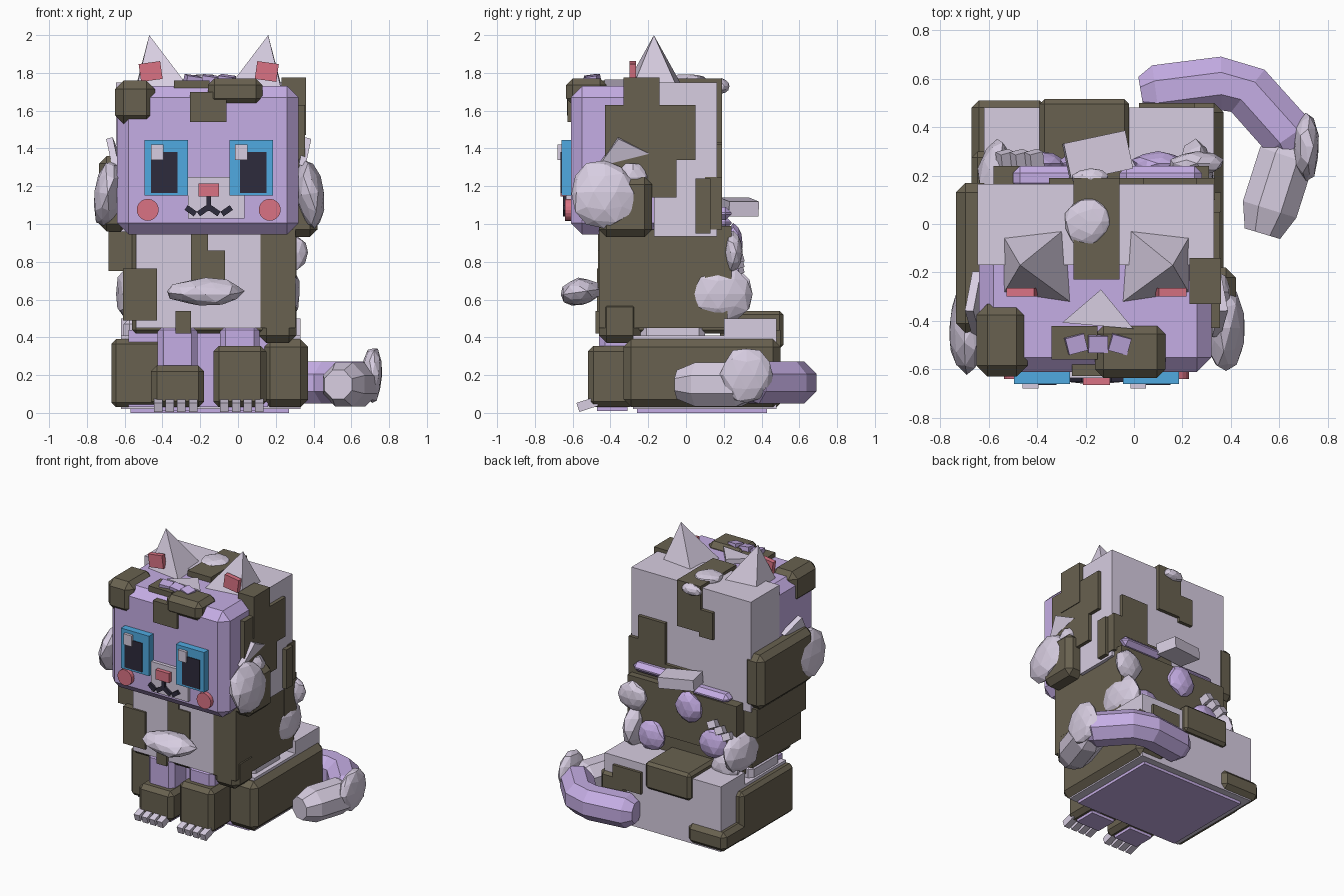
import bpy
import bmesh
import math
import random
from mathutils import Matrix, Vector

if "Cube" in bpy.data.objects:
    bpy.data.objects.remove(bpy.data.objects["Cube"], do_unlink=True)

random.seed(4)
MID = -.155  # symmetry line of the body


def make_material(name, red, green, blue):
    mat = bpy.data.materials.new(name)
    mat.use_nodes = True
    mat.diffuse_color = (red, green, blue, 1)
    mat.node_tree.nodes["Principled BSDF"].inputs["Base Color"].default_value = (red, green, blue, 1)
    return mat


BROWN = make_material("dark_brown_fur", .14, .12, .08)
LILAC = make_material("lilac_fur", .56, .42, .78)
PALE = make_material("pale_grey_fur", .68, .61, .75)
BLUE = make_material("blue_eye", .08, .4, .75)
PINK = make_material("pink_skin", .7, .17, .23)
DARK = make_material("dark_pupil", .027, .024, .045)


def finish(name, mesh_data, material, centre=(0, 0, 0), turn=(0, 0, 0)):
    mesh = bpy.data.meshes.new(name)
    mesh_data.to_mesh(mesh)
    mesh_data.free()
    mesh.materials.append(material)
    obj = bpy.data.objects.new(name, mesh)
    bpy.context.collection.objects.link(obj)
    obj.location = centre
    obj.rotation_euler = [math.radians(angle) for angle in turn]
    return obj


def box(name, material, x, y, z, bevel=0, turn=(0, 0, 0)):
    """Block between coordinate ranges, optionally chamfered and turned."""
    bm = bmesh.new()
    bmesh.ops.create_cube(bm, size=1)
    bmesh.ops.scale(bm, verts=bm.verts, vec=[b - a for a, b in (x, y, z)])
    obj = finish(name, bm, material, [(a + b) / 2 for a, b in (x, y, z)], turn)
    if bevel:
        mod = obj.modifiers.new("chamfer", "BEVEL")
        mod.width, mod.segments = bevel, 1


def puff(name, material, centre, half, turn=(0, 0, 0)):
    """Faceted irregular tuft of fur."""
    bm = bmesh.new()
    bmesh.ops.create_icosphere(bm, subdivisions=2, radius=1)
    for vert in bm.verts:
        vert.co *= random.uniform(.9, 1.06)
    bmesh.ops.scale(bm, verts=bm.verts, vec=half)
    finish(name, bm, material, centre, turn)


def wedge(name, material, centre, half, turn):
    """Triangular slab."""
    bm = bmesh.new()
    bmesh.ops.create_cone(bm, cap_ends=True, segments=3, radius1=1, radius2=1, depth=2)
    bmesh.ops.scale(bm, verts=bm.verts, vec=half)
    finish(name, bm, material, centre, turn)


def tube(name, material, path, radius, sides=8):
    """Faceted tube with tapered ends, swept along a flat path."""
    points = [Vector(p) for p in path]
    bm = bmesh.new()
    rings = []
    last = len(points) - 1
    for i, point in enumerate(points):
        along = (points[min(i + 1, last)] - points[max(i - 1, 0)]).normalized()
        across = along.cross(Vector((0, 0, 1)))
        size = radius * (.66 if i in (0, last) else 1)
        ring = []
        for k in range(sides):
            angle = math.tau * (k + .5) / sides
            ring.append(bm.verts.new(point + size * (across * math.cos(angle) + Vector((0, 0, math.sin(angle))))))
        rings.append(ring)
    for first, second in zip(rings, rings[1:]):
        for k in range(sides):
            n = (k + 1) % sides
            bm.faces.new((first[k], first[n], second[n], second[k]))
    bm.faces.new(rings[0])
    bm.faces.new(rings[-1])
    bmesh.ops.recalc_face_normals(bm, faces=bm.faces)
    finish(name, bm, material)


# Head core and rear shell
box("head_core", LILAC, x=(-.64, .32), y=(-.61, .1), z=(.945, 1.73), bevel=.06)
box("head_rear_shell", PALE, x=(-.645, .33), y=(-.17, .165), z=(.935, 1.75))

# Brown patches on the forehead and crown
box("brow_patch", BROWN, x=(-.16, .13), y=(-.635, -.42), z=(1.63, 1.77), bevel=.035)
box("brow_patch_drop", BROWN, x=(-.255, -.06), y=(-.628, -.5), z=(1.54, 1.7))
box("crown_patch_side", BROWN, x=(-.34, -.15), y=(-.56, -.42), z=(1.68, 1.76))
box("temple_patch", BROWN, x=(-.65, -.44), y=(-.63, -.33), z=(1.53, 1.76), bevel=.045)
box("crown_strip", BROWN, x=(-.25, -.06), y=(-.23, .19), z=(1.7, 1.77))

# Brown patches on the left of the head
box("left_head_patch_top", BROWN, x=(.23, .36), y=(-.33, -.14), z=(1.47, 1.775))
box("left_head_patch", BROWN, x=(.25, .355), y=(-.43, .05), z=(1.34, 1.63))
box("left_head_patch_low", BROWN, x=(.25, .355), y=(-.4, -.05), z=(1.14, 1.4))
box("left_cheek_band", BROWN, x=(.25, .42), y=(-.46, -.18), z=(.93, 1.25), bevel=.04)
box("left_head_chip", BROWN, x=(.3, .36), y=(.05, .13), z=(.95, 1.24))

# Brown patches on the right and back of the head
box("right_cheek_band", BROWN, x=(-.735, -.58), y=(-.45, .17), z=(.96, 1.36), bevel=.04)
box("back_head_strip", BROWN, x=(-.25, -.06), y=(.1, .19), z=(1.43, 1.765))
box("back_head_chip", BROWN, x=(-.35, -.24), y=(.1, .19), z=(1.4, 1.6))
box("back_head_patch", BROWN, x=(.04, .26), y=(.1, .19), z=(1.2, 1.42))
box("back_head_patch_low", BROWN, x=(.04, .335), y=(.1, .19), z=(.97, 1.25))
box("back_head_band", BROWN, x=(-.17, .05), y=(.1, .19), z=(.97, 1.12))

for side, label in ((-1, "right"), (1, "left")):
    def across(a, b):
        return tuple(sorted((MID + side * a, MID + side * b)))

    # Ears
    bm = bmesh.new()
    outline = ((.13, -.02), (.385, -.05), (.38, -.28), (.11, -.32))
    base = [bm.verts.new((MID + side * px, py, 1.73)) for px, py in outline]
    tip = bm.verts.new((MID + side * .315, -.17, 2))
    bm.faces.new(base)
    for k in range(4):
        bm.faces.new((base[k], base[k - 1], tip))
    bmesh.ops.recalc_face_normals(bm, faces=bm.faces)
    finish(label + "_ear", bm, PALE)
    box(label + "_inner_ear", PINK, across(.25, .365), (-.3, -.265), (1.76, 1.855), turn=(0, side * 8, 0))

    # Eyes and cheeks
    box(label + "_eye", BLUE, across(.11, .34), (-.66, -.6), (1.15, 1.445))
    box(label + "_pupil", DARK, across(.165, .305), (-.665, -.65), (1.165, 1.38))
    glint = MID - .305 if side < 0 else MID + .14
    box(label + "_glint", PALE, (glint, glint + .065), (-.68, -.65), (1.34, 1.42))
    bm = bmesh.new()
    bmesh.ops.create_cone(bm, cap_ends=True, segments=20, radius1=.058, radius2=.058, depth=.03,
                          matrix=Matrix.Rotation(math.pi / 2, 4, "X"))
    finish(label + "_blush", bm, PINK, (MID + side * .323, -.625, 1.075))

    # Mouth curl made of two short strokes
    box(label + "_mouth_inner", DARK, across(0, .06), (-.652, -.63), (1.055, 1.085), turn=(0, side * 35, 0))
    box(label + "_mouth_outer", DARK, across(.065, .125), (-.652, -.63), (1.055, 1.085), turn=(0, side * -35, 0))

    # Cheek fur
    puff(label + "_cheek_puff", PALE, (MID + side * .535, -.43, 1.16), (.075, .185, .18), (0, side * -8, 0))
    wedge(label + "_cheek_wedge", PALE, (MID + side * .505, -.34, 1.38), (.16, .08, .018), (90 + side * 15, -14, 90))
    puff(label + "_cheek_tuft", PALE, (MID + side * .5, -.28, 1.25), (.05, .08, .08))

    # Front legs, paws and toes
    paw_top = .25 if side < 0 else .355
    box(label + "_front_leg", LILAC, across(.06, .27), (-.46, -.22), (.03, .47), bevel=.03)
    box(label + "_paw", BROWN, across(.025, .305), (-.52, -.25), (.03, paw_top), bevel=.03)
    box(label + "_paw_pad", LILAC, across(.07, .26), (-.47, -.31), (.01, .04))
    for k in range(4):
        start = .06 + k * .062
        box(label + "_toe", PALE, across(start, start + .045), (-.575, -.47), (.02, .07), turn=(18, 0, 0))

    # Thighs and hip fur
    box(label + "_thigh_top", PALE, across(.2, .45), (-.24, .1), (.3, .5), bevel=.03)
    puff(label + "_hip_puff", PALE, (MID + side * .41, .17, .63), (.08, .185, .16))

# Muzzle
box("muzzle", PALE, x=(-.265, .035), y=(-.635, -.6), z=(1.03, 1.25))
box("nose", PINK, x=(-.21, -.1), y=(-.665, -.62), z=(1.145, 1.215))
box("mouth_stem", DARK, x=(-.168, -.142), y=(-.652, -.63), z=(1.07, 1.15))

# Fur tufts on top of the head
puff("crown_puff", PALE, (-.19, .01, 1.76), (.1, .105, .035))
puff("crown_back_puff", PALE, (-.18, .19, 1.73), (.08, .04, .04))
wedge("crown_wedge", PALE, (-.145, -.37, 1.745), (.17, .1, .02), (0, 0, -5))
for k in range(3):
    box("forelock", LILAC, (-.28 + k * .09, -.2 + k * .09), (-.53, -.46), (1.74, 1.785), turn=(8, 8, 15 - k * 15))

# Torso and arms
box("torso", BROWN, x=(-.56, .28), y=(-.44, .22), z=(.42, .97), bevel=.02)
box("chest", PALE, x=(-.54, .22), y=(-.455, -.3), z=(.45, .96))
box("chest_patch", BROWN, x=(-.25, -.16), y=(-.465, -.4), z=(.66, .96))
box("chest_patch_step", BROWN, x=(-.16, -.07), y=(-.465, -.4), z=(.66, .86))
box("belly_patch", BROWN, x=(-.33, -.25), y=(-.48, -.4), z=(.42, .54))
box("right_shoulder", BROWN, x=(-.685, -.53), y=(-.42, .15), z=(.75, .96))
box("right_arm", BROWN, x=(-.61, -.43), y=(-.47, .1), z=(.49, .765))
box("left_arm", BROWN, x=(.12, .305), y=(-.46, .22), z=(.45, .97))
box("left_forearm", BROWN, x=(.11, .31), y=(-.46, -.24), z=(.37, .6), bevel=.04)
puff("chest_puff", PALE, (-.17, -.56, .64), (.205, .11, .075), (8, 0, 0))

# Fur on the back
for x, low in (((-.5, -.2), .97), ((-.06, .28), 1.02)):
    box("nape_slab", LILAC, x, (.14, .24), (low, low + .07), bevel=.03)
box("back_collar", BROWN, x=(-.58, .31), y=(.1, .24), z=(.62, .99))
box("nape_tuft", PALE, x=(-.28, -.02), y=(.2, .36), z=(1.05, 1.13), turn=(0, 5, 12))
for x, z, colour in ((-.2, .89, LILAC), (-.4, .67, LILAC), (.1, .6, LILAC), (.26, .85, PALE), (-.5, .52, PALE)):
    puff("back_puff", colour, (x, .25, z), (.11, .05, .11))
for k in range(3):
    box("back_tuft", PALE, (-.56 + k * .06, -.5 + k * .06), (.22, .3), (.74 + k * .03, .79 + k * .03), turn=(20, 25, 15))

# Seated lower body
box("base_plate", LILAC, x=(-.57, .27), y=(-.26, .43), z=(0, .05))
box("lower_body", PALE, x=(-.62, .33), y=(-.28, .48), z=(.02, .41))
box("rump", PALE, x=(-.62, .33), y=(.2, .48), z=(.2, .5))
box("belly_strip", LILAC, x=(-.58, .16), y=(-.3, -.1), z=(.03, .44))
box("right_haunch", BROWN, x=(-.67, -.35), y=(-.31, .3), z=(.03, .39), bevel=.025)
box("left_haunch", BROWN, x=(.13, .37), y=(-.33, .5), z=(.03, .39), bevel=.04)
box("right_rear_patch", BROWN, x=(-.67, -.36), y=(.1, .51), z=(.03, .17), bevel=.03)
box("saddle_patch", BROWN, x=(-.39, -.02), y=(.18, .515), z=(.34, .54), bevel=.02)
box("rump_patch", BROWN, x=(.02, .25), y=(.4, .5), z=(.28, .44))

# Tail and its fur
tube("tail", LILAC, [(.03, .535, .16), (.09, .545, .16), (.36, .58, .16), (.47, .55, .16), (.64, .36, .16),
                     (.66, .28, .16)], .12)
tube("tail_tip", PALE, [(.66, .36, .15), (.63, .28, .15), (.56, .06, .15), (.53, -.04, .15)], .125)
puff("tail_puff", PALE, (.71, .32, .2), (.055, .145, .155))
